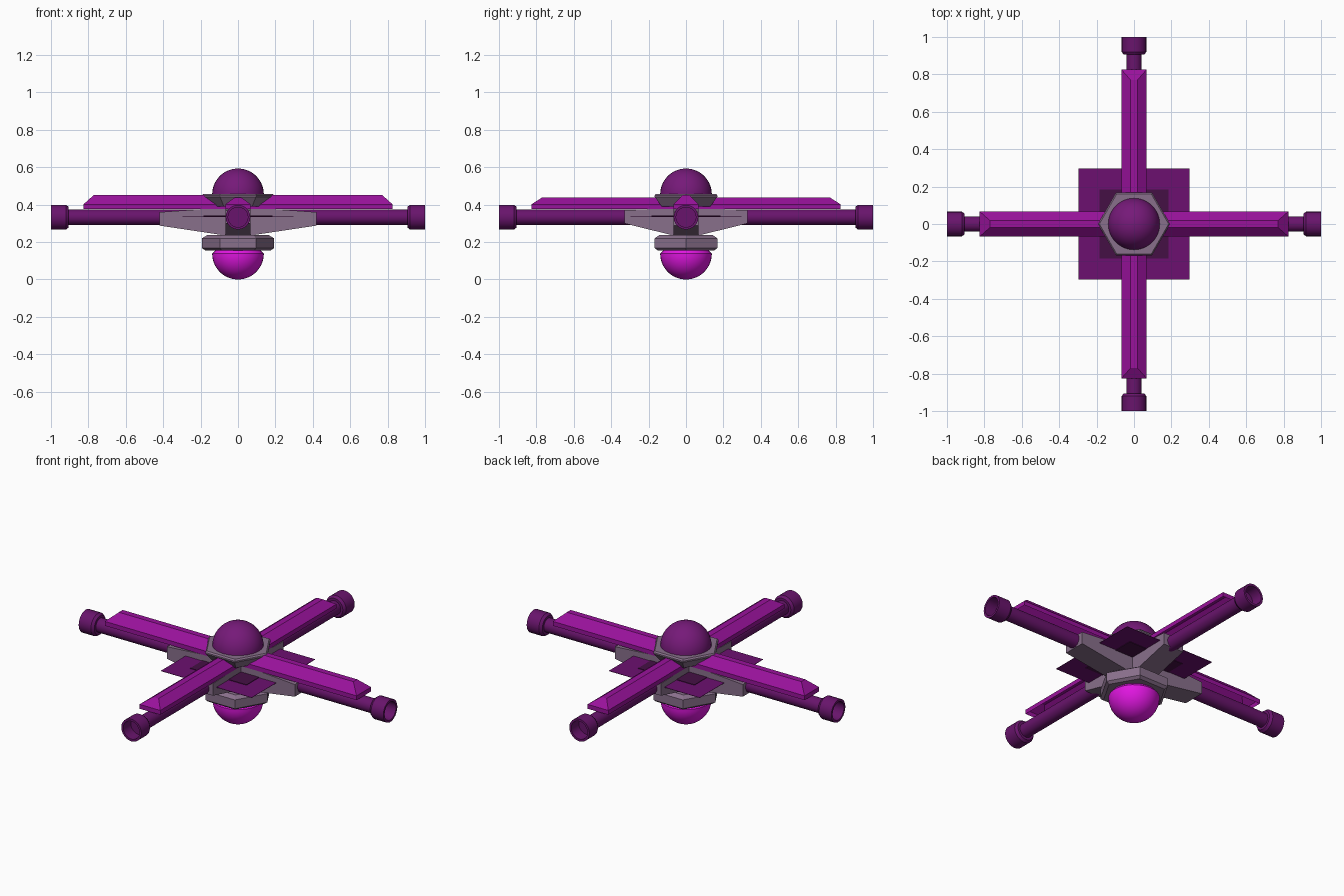
import bpy, math
from mathutils import Matrix

if "Cube" in bpy.data.objects:
    bpy.data.objects.remove(bpy.data.objects["Cube"])


def material(name, r, g, b):
    m = bpy.data.materials.new(name)
    m.diffuse_color = (r, g, b, 1)
    m.use_nodes = True
    m.node_tree.nodes["Principled BSDF"].inputs["Base Color"].default_value = m.diffuse_color
    return m


MAUVE = material("mauve_grey", 0.25, 0.16, 0.26)
RAIL = material("purple", 0.32, 0.006, 0.33)
TUBE = material("dark_purple", 0.14, 0.007, 0.15)
DOME = material("dome_purple", 0.18, 0.01, 0.19)
GLOW = material("bright_magenta", 0.75, 0.008, 0.75)
PLATE = material("plate_purple", 0.15, 0.005, 0.16)
INNER = material("plate_dark", 0.06, 0.005, 0.06)


def make(name, verts, faces, mat, smooth=False, matrix=Matrix()):
    me = bpy.data.meshes.new(name)
    me.from_pydata([matrix @ v for v in map(lambda p: Matrix.Translation(p).translation, verts)], [], faces)
    me.materials.append(mat)
    if smooth:
        me.polygons.foreach_set("use_smooth", [True] * len(me.polygons))
        me.set_sharp_from_angle(angle=math.radians(35))
    me.update()
    ob = bpy.data.objects.new(name, me)
    bpy.context.collection.objects.link(ob)
    return ob


def loft(rings, caps=(True, True)):
    n = len(rings[0])
    verts = [p for ring in rings for p in ring]
    faces = [(k * n + i, k * n + (i + 1) % n, (k + 1) * n + (i + 1) % n, (k + 1) * n + i)
             for k in range(len(rings) - 1) for i in range(n)]
    if caps[0]:
        faces.append(tuple(reversed(range(n))))
    if caps[1]:
        faces.append(tuple(range(len(verts) - n, len(verts))))
    return verts, faces


def lathe(name, profile, segs, mat, smooth=True, matrix=Matrix()):
    """Revolve (radius, z) points, listed bottom to top, around z."""
    rings = [[(r * math.cos(2 * math.pi * i / segs), r * math.sin(2 * math.pi * i / segs), z)
              for i in range(segs)] for r, z in profile]
    return make(name, *loft(rings), mat, smooth, matrix)


def rect(hx, hy, z):
    return [(-hx, -hy, z), (hx, -hy, z), (hx, hy, z), (-hx, hy, z)]


# Domes with a small inward lip at the open edge
R = 0.138
arc = [(R * math.cos(a), R * math.sin(a)) for a in [math.radians(88.5 * i / 14) for i in range(15)]]
lathe("top_dome", [(0.125, 0.445)] + [(r, 0.455 + z) for r, z in arc], 32, DOME)
lathe("bottom_dome", [(r, R - z) for r, z in reversed(arc)] + [(0.125, 0.15), (0.12, 0.17)], 32, GLOW)

# Hexagonal collars
lathe("top_collar", [(0.15, 0.39), (0.193, 0.442), (0.193, 0.45), (0.185, 0.458)], 6, MAUVE, False)
lathe("bottom_collar", [(0.175, 0.155), (0.193, 0.168), (0.193, 0.22), (0.165, 0.237)], 6, MAUVE, False)

# Thin square plates
make("large_plate", *loft([rect(0.298, 0.298, 0.336), rect(0.298, 0.298, 0.338)]), PLATE)
make("small_plate", *loft([rect(0.185, 0.185, 0.333), rect(0.185, 0.185, 0.341)]), INNER)

# Brackets and rails, one pair along each axis: angle, bracket length, end heights, rail top
for axis, angle, length, low, high, top in (("x", 0, 0.42, 0.288, 0.36, 0.452),
                                            ("y", 90, 0.33, 0.30, 0.37, 0.438)):
    turn = Matrix.Rotation(math.radians(angle), 4, 'Z')
    half = [(0.067, 0.235), (length, low), (length, high), (0.19, 0.376)]
    outline = half + [(-x, z) for x, z in reversed(half)]
    rings = [[(x, y, z) for x, z in outline] for y in (0.067, -0.067)]
    make("bracket_" + axis, *loft(rings), MAUVE, False, turn)
    # Rails are shells, open underneath
    shell = [rect(0.826, 0.068, 0.376), rect(0.826, 0.068, 0.402), rect(0.77, 0.018, top)]
    make("rail_" + axis, *loft(shell, (False, True)), RAIL, False, turn)

# Four tubes with hollow flared tips
for i in range(4):
    m = (Matrix.Translation((0, 0, 0.333)) @ Matrix.Rotation(i * math.pi / 2, 4, 'Z')
         @ Matrix.Rotation(math.pi / 2, 4, 'Y'))
    lathe(f"tube_{i + 1}", [(0.041, 0.03), (0.041, 0.905), (0.055, 0.905), (0.066, 0.92),
                            (0.066, 1.0), (0.053, 1.0), (0.053, 0.93)], 24, TUBE, True, m)
